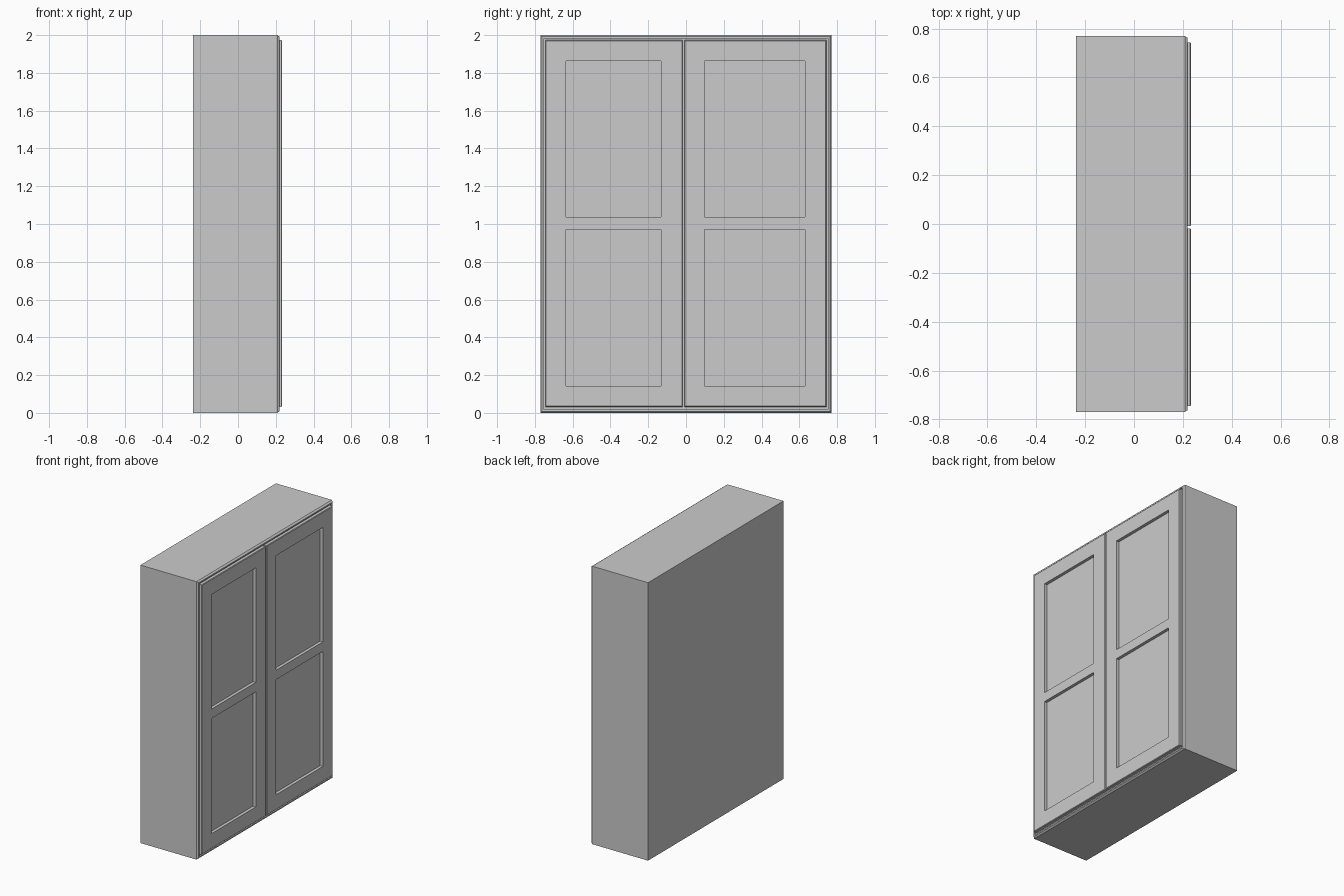
import bpy, bmesh

if "Cube" in bpy.data.objects:
    bpy.data.objects.remove(bpy.data.objects["Cube"])


def finish(name, bm):
    bmesh.ops.recalc_face_normals(bm, faces=bm.faces)
    mesh = bpy.data.meshes.new(name)
    bm.to_mesh(mesh)
    bm.free()
    obj = bpy.data.objects.new(name, mesh)
    bpy.context.collection.objects.link(obj)
    return obj


# Carcass: box with a chamfered front rim and a shallow bed for the doors
def make_carcass(x0, x1, half_w, height):
    bm = bmesh.new()
    bmesh.ops.create_cube(bm, size=1)
    for v in bm.verts:
        v.co = (x1 if v.co.x > 0 else x0, v.co.y * 2 * half_w, (v.co.z + 0.5) * height)
    bmesh.ops.recalc_face_normals(bm, faces=bm.faces)
    front = [f for f in bm.faces if f.normal.x > 0.9]
    for thickness, depth in ((0.012, 0.012), (0.013, 0.0), (0.0, -0.010)):
        bmesh.ops.inset_region(bm, faces=front, thickness=thickness)
        for v in front[0].verts:
            v.co.x += depth
    return finish("carcass", bm)


# Door: rails and stiles around two recessed panels, with a slim edge chamfer
def make_door(name, ys, zs, front, back, recess=0.022, chamfer=0.004):
    ys = [ys[0] + chamfer, ys[1], ys[2], ys[3] - chamfer]
    zs = [zs[0] + chamfer, *zs[1:-1], zs[-1] - chamfer]
    cy, cz = (ys[0] + ys[-1]) / 2, (zs[0] + zs[-1]) / 2
    bm = bmesh.new()
    grid = [[bm.verts.new((front, y, z)) for z in zs] for y in ys]
    panels = []
    for i in range(len(ys) - 1):
        for j in range(len(zs) - 1):
            f = bm.faces.new((grid[i][j], grid[i + 1][j], grid[i + 1][j + 1], grid[i][j + 1]))
            if i == 1 and j in (1, 3):
                panels.append(f)
    # Outer edge: chamfer, then straight side down to the carcass
    edges = [e for e in bm.edges if e.is_boundary]
    for step, x in ((chamfer, front - chamfer), (0, back)):
        new = bmesh.ops.extrude_edge_only(bm, edges=edges)["geom"]
        edges = [g for g in new if isinstance(g, bmesh.types.BMEdge) and g.is_boundary]
        for v in {v for e in edges for v in e.verts}:
            on_y = min(abs(v.co.y - ys[0]), abs(v.co.y - ys[-1])) < 1e-5
            on_z = min(abs(v.co.z - zs[0]), abs(v.co.z - zs[-1])) < 1e-5
            v.co.x = x
            if on_y:
                v.co.y += step if v.co.y > cy else -step
            if on_z:
                v.co.z += step if v.co.z > cz else -step
    # Panels pushed straight back
    for f in panels:
        bmesh.ops.inset_region(bm, faces=[f], thickness=0.0)
        for v in f.verts:
            v.co.x = front - recess
    return finish(name, bm)


make_carcass(-0.237, 0.208, 0.77, 2.0)
heights = [0.032, 0.142, 0.97, 1.038, 1.862, 1.973]
make_door("left_door", [-0.745, -0.635, -0.132, -0.018], heights, 0.234, 0.209)
make_door("right_door", [-0.009, 0.098, 0.63, 0.743], heights, 0.234, 0.209)
